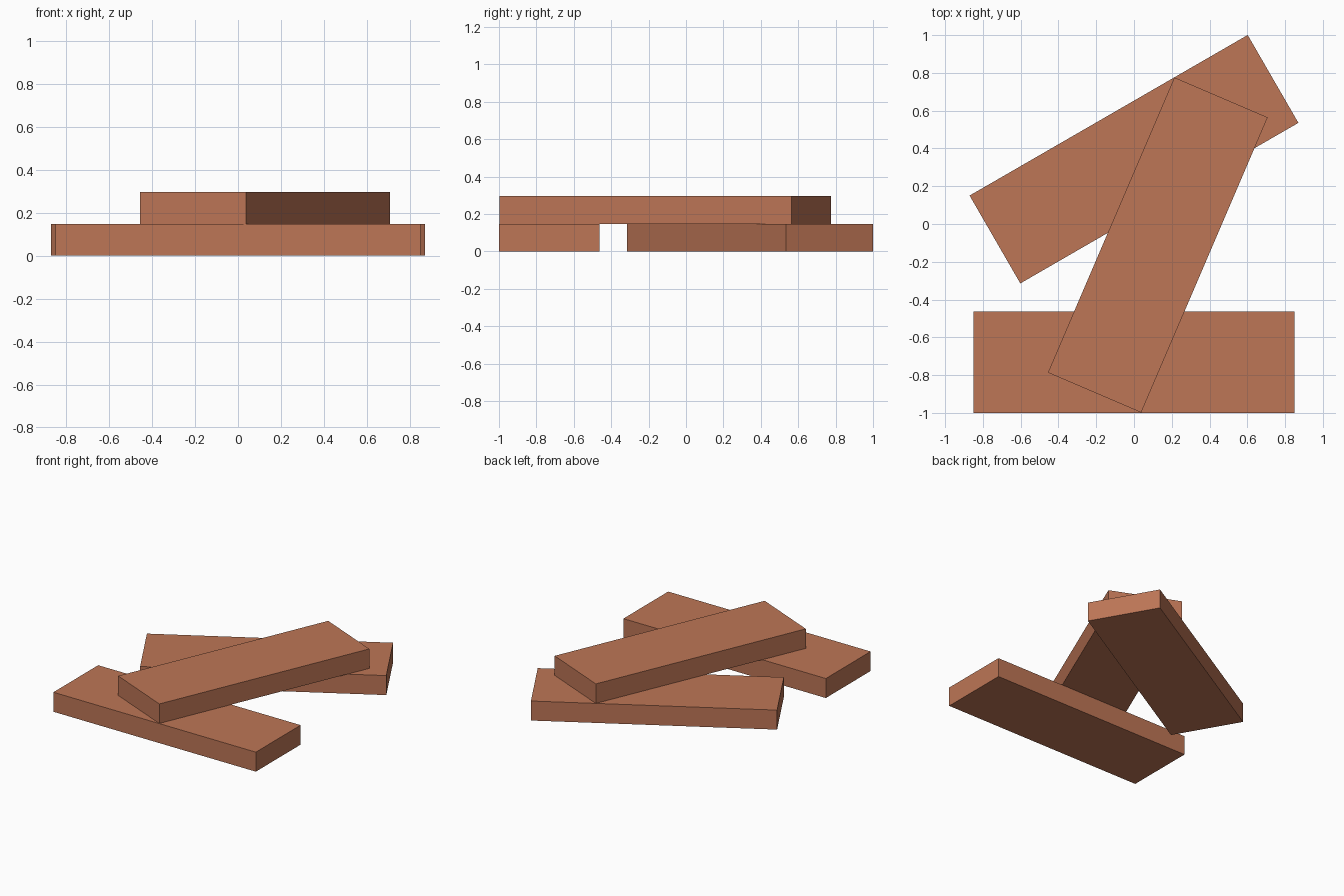
import bpy, math

if "Cube" in bpy.data.objects:
    bpy.data.objects.remove(bpy.data.objects["Cube"])

LENGTH, WIDTH, THICK = 1.70, 0.537, 0.148

clay = bpy.data.materials.new("terracotta")
clay.diffuse_color = (0.51, 0.18, 0.093, 1)
clay.use_nodes = True
clay.node_tree.nodes["Principled BSDF"].inputs["Base Color"].default_value = clay.diffuse_color


def plank(name, x, y, layer, angle):
    """One flat block lying on the given layer, turned about z."""
    bpy.ops.mesh.primitive_cube_add(
        size=1, location=(x, y, THICK * (layer + 0.5)),
        rotation=(0, 0, math.radians(angle)))
    ob = bpy.context.object
    ob.name = name
    ob.scale = (LENGTH, WIDTH, THICK)
    ob.data.materials.append(clay)


# two planks on the ground, one bridging them
plank("front_plank", 0, -0.7315, 0, 0)
plank("back_plank", 0, 0.343, 0, 30)
plank("top_plank", 0.126, -0.111, 1, 66.8)
